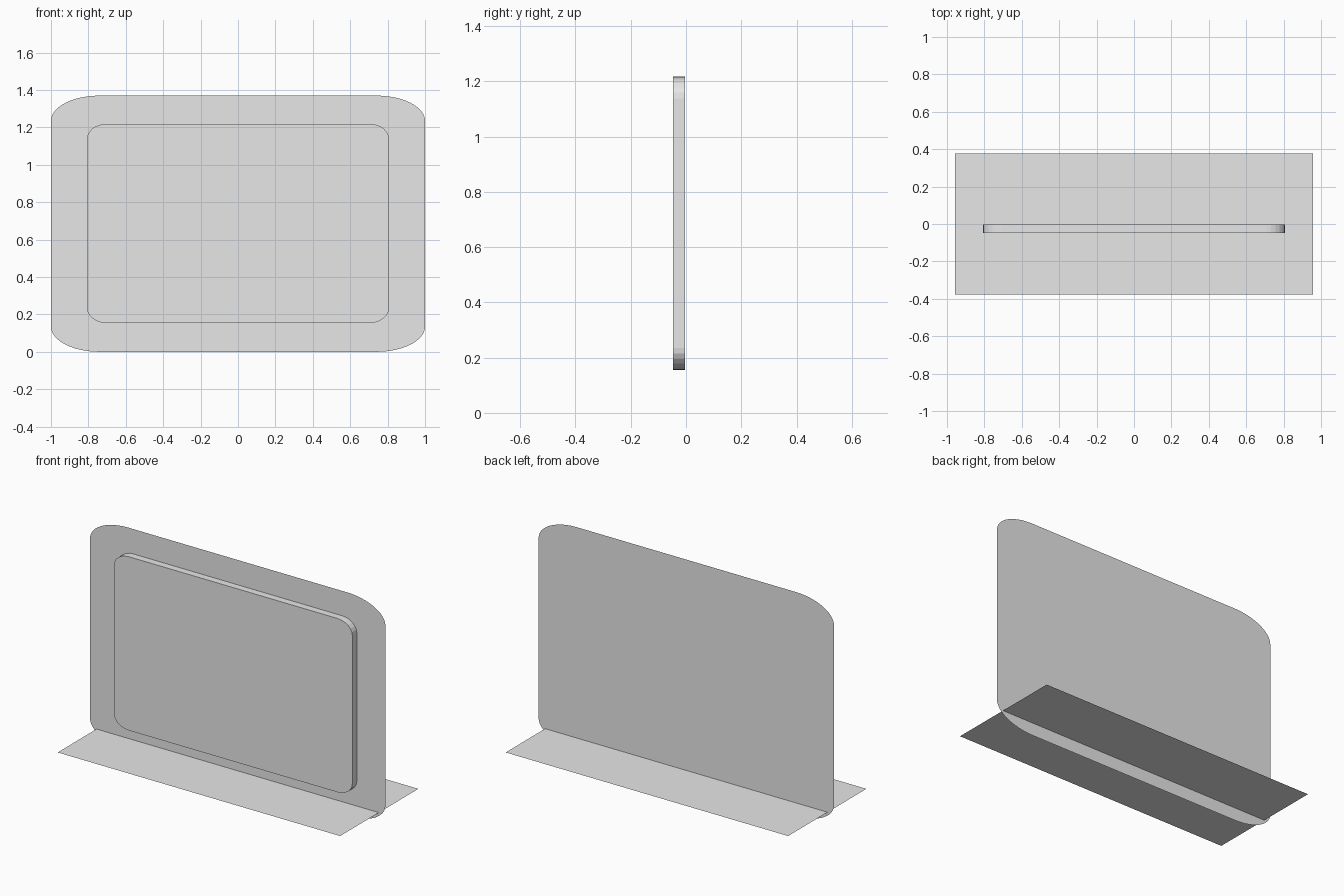
import bpy
import bmesh
from math import cos, sin, pi

cube = bpy.data.objects.get("Cube")
if cube:
    bpy.data.objects.remove(cube, do_unlink=True)

grey = bpy.data.materials.new("light_grey")
grey.use_nodes = True
grey.diffuse_color = (0.8, 0.8, 0.8, 1)
grey.node_tree.nodes["Principled BSDF"].inputs["Base Color"].default_value = (0.8, 0.8, 0.8, 1)


def rounded_outline(half_x, z0, z1, rx, rz, steps):
    """Rectangle outline with elliptical corners, in x and z."""
    mid, half_z = (z0 + z1) / 2, (z1 - z0) / 2
    points = []
    for corner, (sx, sz) in enumerate([(1, 1), (-1, 1), (-1, -1), (1, -1)]):
        for i in range(steps + 1):
            a = (corner + i / steps) * pi / 2
            points.append((sx * (half_x - rx) + rx * cos(a),
                           mid + sz * (half_z - rz) + rz * sin(a)))
    return points


def add_object(name, bm):
    mesh = bpy.data.meshes.new(name)
    bm.to_mesh(mesh)
    bm.free()
    mesh.materials.append(grey)
    obj = bpy.data.objects.new(name, mesh)
    bpy.context.collection.objects.link(obj)
    return obj


def add_plate(name, outline, y, depth=0):
    """Upright sheet facing the front, with an optional raised rim."""
    bm = bmesh.new()
    front = [bm.verts.new((x, y - depth, z)) for x, z in outline]
    bm.faces.new(front)
    if depth:
        # The rim runs back to the panel and is open where it touches it
        back = [bm.verts.new((x, y, z)) for x, z in outline]
        for i in range(len(front)):
            j = (i + 1) % len(front)
            bm.faces.new((front[i], back[i], back[j], front[j]))
        bmesh.ops.recalc_face_normals(bm, faces=bm.faces)
        bm.normal_update()
        if any(f.normal.y > 0.5 for f in bm.faces):
            bmesh.ops.reverse_faces(bm, faces=bm.faces)
    return add_object(name, bm)


# Thin upright panel with wide rounded corners
PANEL_Y = -0.003
add_plate("back_panel", rounded_outline(1.0, 0, 1.37, 0.26, 0.135, 12), PANEL_Y)

# Raised screen on the front of the panel
add_plate("screen", rounded_outline(0.807, 0.155, 1.218, 0.1, 0.08, 6), PANEL_Y, 0.044)

# Flat base sheet crossing the lower part of the panel
bm = bmesh.new()
bmesh.ops.create_grid(bm, x_segments=1, y_segments=1, size=1)
bmesh.ops.scale(bm, vec=(0.956, 0.378, 1), verts=bm.verts)
bmesh.ops.translate(bm, vec=(0, 0, 0.08), verts=bm.verts)
add_object("base", bm)
